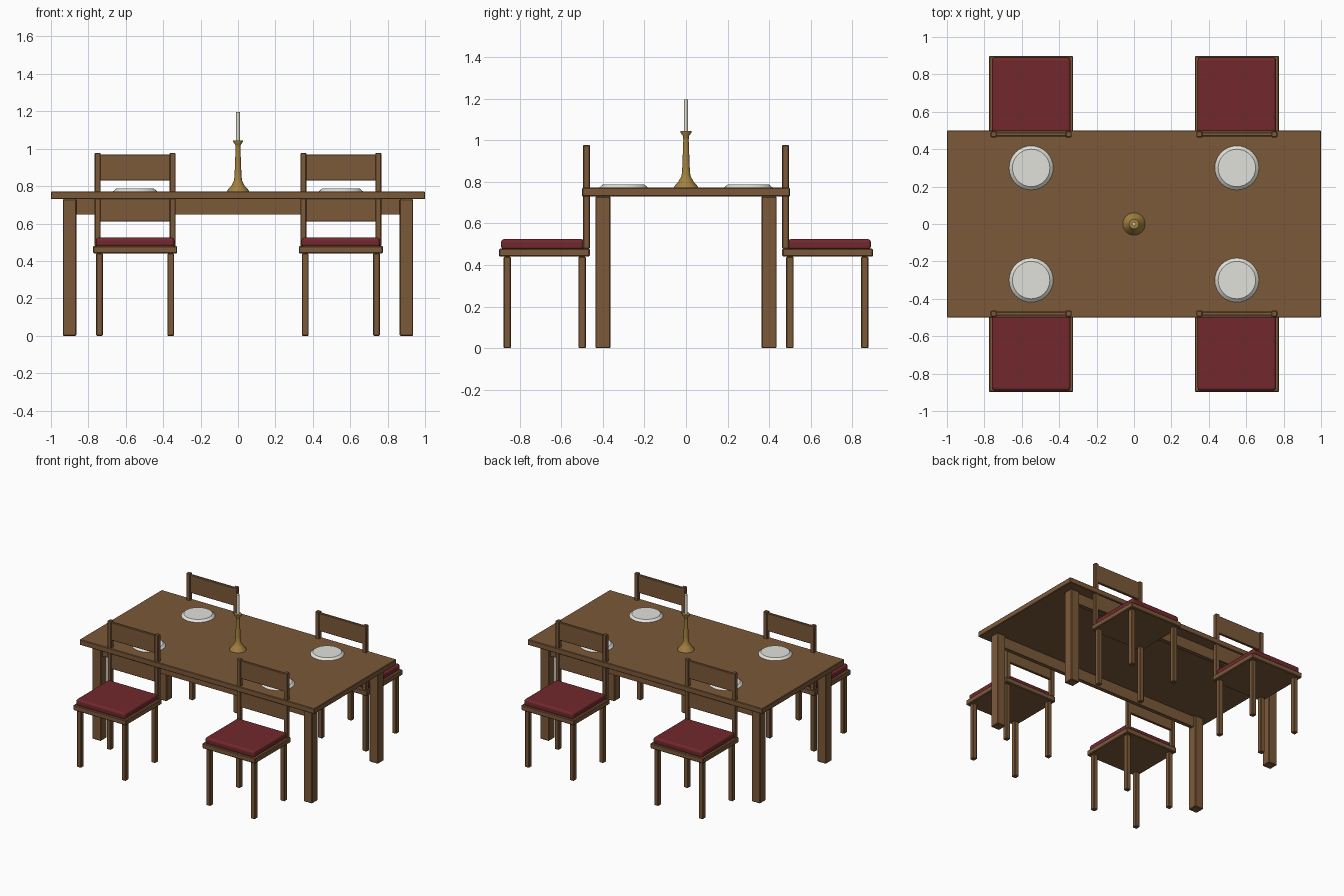
import bpy, bmesh
from math import cos, sin, pi

if "Cube" in bpy.data.objects:
    bpy.data.objects.remove(bpy.data.objects["Cube"])


def material(name, rgb):
    m = bpy.data.materials.new(name)
    m.diffuse_color = (*rgb, 1)
    m.use_nodes = True
    m.node_tree.nodes["Principled BSDF"].inputs["Base Color"].default_value = m.diffuse_color
    return m


WOOD = material("wood", (0.20, 0.10, 0.042))
RED = material("red_fabric", (0.17, 0.022, 0.027))
WHITE = material("porcelain", (0.75, 0.75, 0.71))
BRASS = material("brass", (0.36, 0.22, 0.05))
WAX = material("wax", (0.75, 0.72, 0.62))


def finish(name, bm, mat):
    mesh = bpy.data.meshes.new(name)
    bm.to_mesh(mesh)
    bm.free()
    ob = bpy.data.objects.new(name, mesh)
    bpy.context.collection.objects.link(ob)
    mesh.materials.append(mat)
    return ob


def box(name, center, size, mat=WOOD, bevel=0.004, segments=1):
    bm = bmesh.new()
    bmesh.ops.create_cube(bm, size=1)
    for v in bm.verts:
        v.co = [c + s * k for c, s, k in zip(center, size, v.co)]
    if bevel:
        bmesh.ops.bevel(bm, geom=bm.edges[:], offset=bevel, segments=segments,
                        profile=0.5, affect='EDGES')
    return finish(name, bm, mat)


def lathe(name, x, y, profile, mat, sides=32):
    # closed solid of revolution from (radius, z) points, bottom to top
    bm = bmesh.new()
    rings = [[bm.verts.new((x + r * cos(2 * pi * i / sides),
                            y + r * sin(2 * pi * i / sides), z))
              for i in range(sides)] for r, z in profile]
    for a, b in zip(rings, rings[1:]):
        for i in range(sides):
            j = (i + 1) % sides
            bm.faces.new((a[i], a[j], b[j], b[i])).smooth = True
    bm.faces.new(rings[0][::-1])
    bm.faces.new(rings[-1])
    for e in bm.edges:
        if len(e.link_faces) == 2 and e.calc_face_angle() > 0.6:
            e.smooth = False
    return finish(name, bm, mat)


# Table
box("table_top", (0, 0, 0.751), (2, 1, 0.042))
for sx in (-1, 1):
    for sy in (-1, 1):
        box("table_leg", (0.9 * sx, 0.4 * sy, 0.365), (0.072, 0.072, 0.73))
for sy in (-1, 1):
    box("table_apron", (0, 0.4 * sy, 0.69), (1.74, 0.03, 0.085), bevel=0)


# Chairs, with their backs against the table edge
def chair(x, side):
    box("seat", (x, 0.681 * side, 0.46), (0.45, 0.436, 0.04), bevel=0.005)
    box("seat_cushion", (x, 0.69 * side, 0.5), (0.42, 0.40, 0.05), RED, 0.015, 3)
    for sx in (-1, 1):
        for y in (0.5, 0.86):
            box("chair_leg", (x + 0.19 * sx, y * side, 0.22), (0.036, 0.036, 0.44))
        box("back_post", (x + 0.2 * sx, 0.479 * side, 0.728), (0.032, 0.032, 0.5))
    for z in (0.68, 0.9):
        box("back_slat", (x, 0.479 * side, z), (0.38, 0.02, 0.138), bevel=0.003)


for x in (-0.55, 0.55):
    for side in (-1, 1):
        chair(x, side)
        lathe("plate", x, 0.3 * side, [(0.119, 0.771), (0.1, 0.787)], WHITE)

# Candlestick and candle
lathe("candlestick", 0, 0, [(0.06, 0.771), (0.057, 0.778), (0.036, 0.802),
                            (0.021, 0.83), (0.018, 0.87), (0.013, 1.0),
                            (0.014, 1.02), (0.027, 1.038), (0.027, 1.045)], BRASS)
lathe("candle", 0, 0, [(0.01, 1.03), (0.01, 1.196)], WAX, 20)
